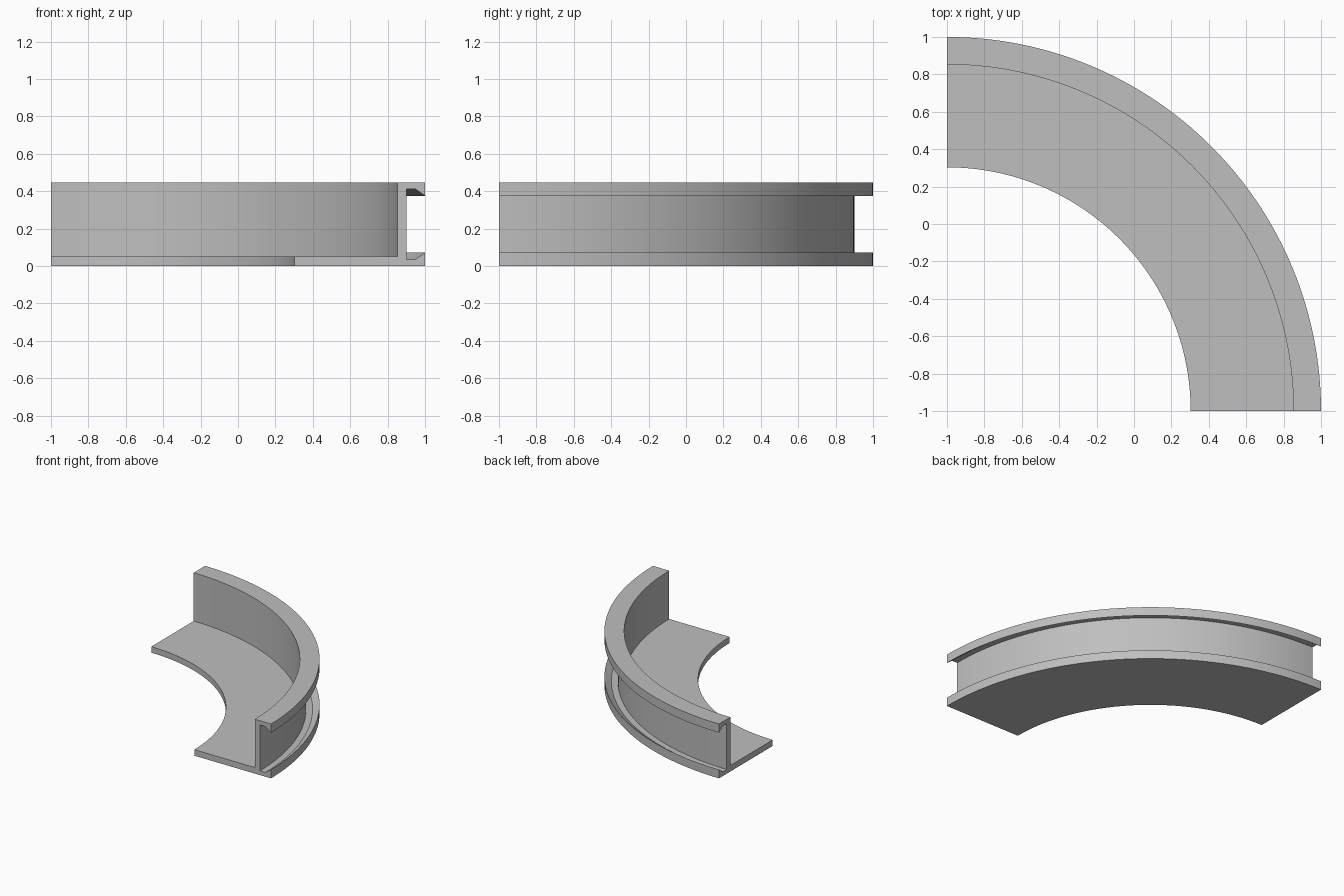
import bpy, bmesh
from math import radians
from mathutils import Vector

cube = bpy.data.objects.get("Cube")
if cube:
    bpy.data.objects.remove(cube, do_unlink=True)

# Single grey finish
grey = bpy.data.materials.new("light_grey")
grey.use_nodes = True
colour = (0.52, 0.52, 0.52, 1)
grey.diffuse_color = colour
grey.node_tree.nodes["Principled BSDF"].inputs["Base Color"].default_value = colour

# Rail cross-section: radius from the bend centre, height
R_IN, R_WALL, R_WEB, R_SLOPE, R_OUT = 1.303, 1.853, 1.90, 1.948, 2.0
TOP, FLOOR, LIP, GROOVE = 0.447, 0.05, 0.072, 0.035
section = [
    (R_IN, 0), (R_OUT, 0),
    (R_OUT, LIP), (R_SLOPE, GROOVE), (R_WEB, GROOVE),              # lower lip
    (R_WEB, TOP - GROOVE), (R_SLOPE, TOP - GROOVE), (R_OUT, TOP - LIP),  # upper lip
    (R_OUT, TOP), (R_WALL, TOP),
    (R_WALL, FLOOR), (R_IN, FLOOR),                                # wall and floor plate
]

# Sweep the section through a quarter turn, with both ends closed
centre = Vector((-1, -1, 0))
bm = bmesh.new()
start = bm.faces.new([bm.verts.new(centre + Vector((r, 0, z))) for r, z in section])
end_cap = start.copy()
bmesh.ops.spin(bm, geom=[start], cent=centre, axis=(0, 0, 1),
               angle=radians(90), steps=64, use_duplicate=False)
bmesh.ops.remove_doubles(bm, verts=bm.verts, dist=1e-5)
# Close the starting end if the sweep carried its face along
if not any(all(abs(v.co.y + 1) < 1e-4 for v in f.verts) for f in bm.faces):
    bmesh.ops.holes_fill(bm, edges=[e for e in bm.edges if e.is_boundary], sides=0)
bmesh.ops.recalc_face_normals(bm, faces=bm.faces)

mesh = bpy.data.meshes.new("curved_rail")
bm.to_mesh(mesh)
bm.free()
mesh.materials.append(grey)
rail = bpy.data.objects.new("curved_rail", mesh)
bpy.context.collection.objects.link(rail)

# Smooth along the bend, crisp at the section corners
bpy.ops.object.select_all(action='DESELECT')
rail.select_set(True)
bpy.context.view_layer.objects.active = rail
bpy.ops.object.shade_smooth_by_angle(angle=radians(25))
